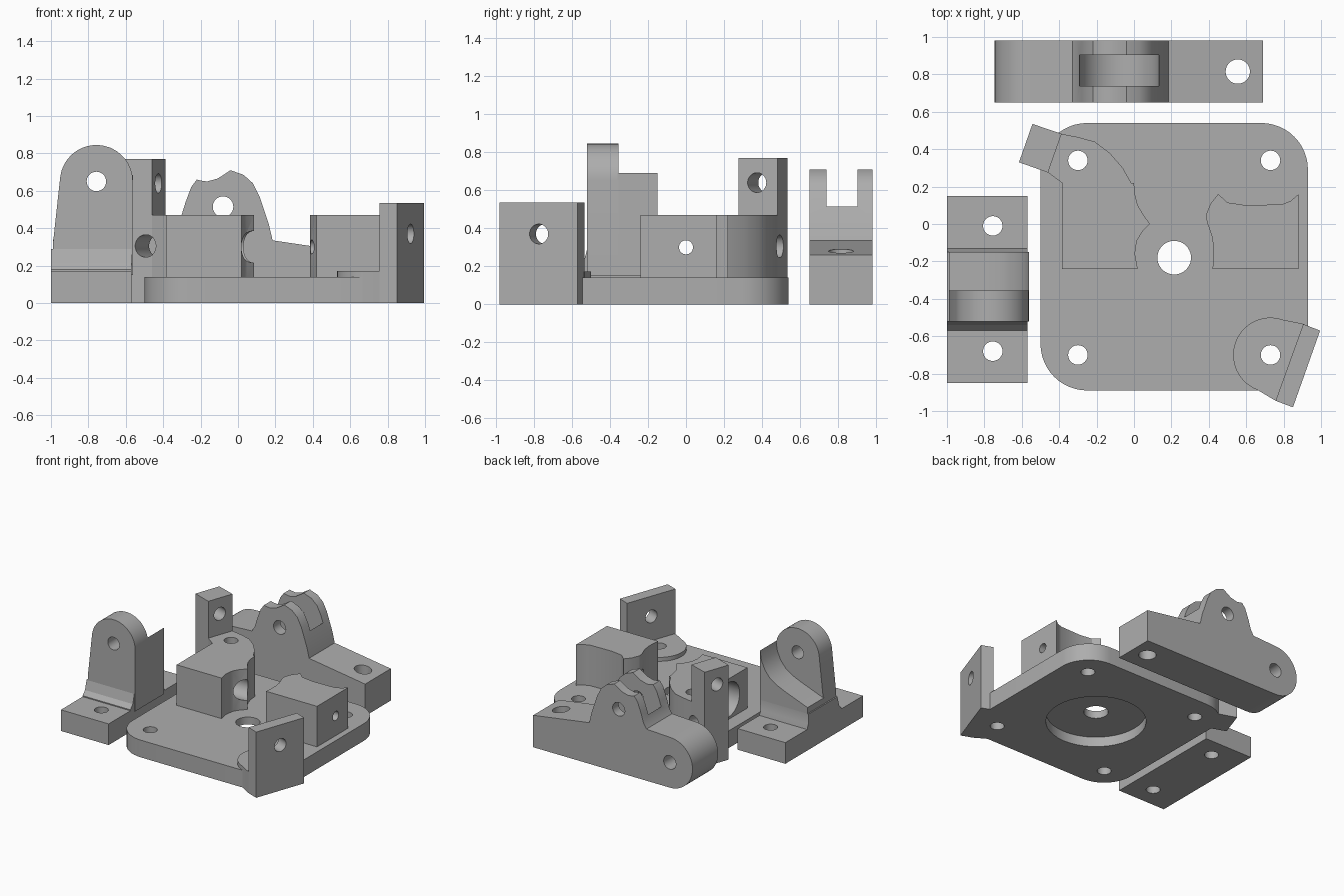
import bpy, bmesh, math
from mathutils import Vector

cube = bpy.data.objects.get("Cube")
if cube:
    bpy.data.objects.remove(cube, do_unlink=True)

grey = bpy.data.materials.new("light_grey")
grey.use_nodes = True
colour = (0.42, 0.42, 0.42, 1)
grey.diffuse_color = colour
grey.node_tree.nodes["Principled BSDF"].inputs["Base Color"].default_value = colour


def arc(cx, cy, r, a0, a1, n=12):
    angles = [math.radians(a0 + (a1 - a0) * i / n) for i in range(n + 1)]
    return [(cx + r * math.cos(a), cy + r * math.sin(a)) for a in angles]


def make_object(name, bm):
    bmesh.ops.recalc_face_normals(bm, faces=bm.faces)
    mesh = bpy.data.meshes.new(name)
    bm.to_mesh(mesh)
    bm.free()
    ob = bpy.data.objects.new(name, mesh)
    mesh.materials.append(grey)
    bpy.context.collection.objects.link(ob)
    return ob


def prism(name, pts, lo, hi, axis="z"):
    """Extrude a flat profile along one axis."""
    place = {"z": lambda u, v, w: (u, v, w),
             "y": lambda u, v, w: (u, w, v),
             "x": lambda u, v, w: (w, u, v)}[axis]
    bm = bmesh.new()
    face = bm.faces.new([bm.verts.new(place(u, v, lo)) for u, v in pts])
    new = bmesh.ops.extrude_face_region(bm, geom=[face])["geom"]
    move = Vector(place(0, 0, hi - lo))
    bmesh.ops.translate(bm, vec=move, verts=[g for g in new if isinstance(g, bmesh.types.BMVert)])
    return make_object(name, bm)


def rect(u0, u1, v0, v1):
    return [(u0, v0), (u1, v0), (u1, v1), (u0, v1)]


def drill(ob, centre, direction, radius, length):
    """Cut a round hole centred on a point."""
    bm = bmesh.new()
    bmesh.ops.create_cone(bm, cap_ends=True, segments=40, radius1=radius, radius2=radius, depth=length)
    cutter = make_object("hole_cutter", bm)
    cutter.hide_render = True
    cutter.location = centre
    cutter.rotation_mode = "QUATERNION"
    cutter.rotation_quaternion = Vector(direction).to_track_quat("Z", "Y")
    mod = ob.modifiers.new("hole", "BOOLEAN")
    mod.operation, mod.solver, mod.object = "DIFFERENCE", "EXACT", cutter
    bpy.context.view_layer.update()
    result = ob.evaluated_get(bpy.context.evaluated_depsgraph_get())
    mesh = bpy.data.meshes.new_from_object(result)
    ob.modifiers.clear()
    ob.data = mesh
    bpy.data.objects.remove(cutter, do_unlink=True)


X, Y, Z = (1, 0, 0), (0, 1, 0), (0, 0, 1)
across, along = (0.94, -0.34, 0), (0.34, 0.94, 0)   # directions of the tilted posts

# Base plate with rounded corners, bolt holes and a round recess below
R = 0.25
plate = prism("base_plate",
              arc(0.68, 0.29, R, 0, 90) + arc(-0.25, 0.29, R, 90, 180)
              + arc(-0.25, -0.64, R, 180, 270) + arc(0.68, -0.64, R, 270, 360), 0, 0.14)
bolts = [(x, y) for x in (-0.30, 0.73) for y in (0.34, -0.70)]
for x, y in bolts:
    drill(plate, (x, y, 0.1), Z, 0.052, 0.6)
drill(plate, (0.215, -0.18, 0.1), Z, 0.09, 0.6)
drill(plate, (0.215, -0.18, 0), Z, 0.37, 0.16)

# Left block with a stepped bore
left_block = prism("left_block", [
    (-0.385, -0.24), (0.02, -0.24), (0.005, -0.16), (0.015, -0.09), (0.045, -0.04), (0.085, 0),
    (0.05, 0.05), (0.02, 0.1), (0.005, 0.16), (0, 0.22), (-0.015, 0.22), (-0.06, 0.3),
    (-0.13, 0.38), (-0.21, 0.44), (-0.3, 0.465), (-0.39, 0.482), (-0.43, 0.49),
    (-0.47, 0.40), (-0.46, 0.275), (-0.385, 0.22)], 0.1, 0.47)
drill(left_block, (-0.30, 0.34, 0.3), Z, 0.052, 0.8)
drill(left_block, (0, 0, 0.3), X, 0.085, 1.2)
drill(left_block, (-0.385, 0, 0.3), X, 0.14, 0.5)

# Right block with a small cross hole
right_block = prism("right_block", [
    (0.42, -0.24), (0.88, -0.24), (0.88, 0.16), (0.84, 0.125), (0.79, 0.105), (0.6, 0.1),
    (0.5, 0.115), (0.45, 0.16), (0.41, 0.11), (0.385, 0.05), (0.39, 0.01), (0.415, -0.06),
    (0.425, -0.12), (0.425, -0.18)], 0.13, 0.47)
drill(right_block, (0.6, 0, 0.3), X, 0.037, 1)

# Tall tilted post at the back
back_post = prism("back_post", [(-0.615, 0.33), (-0.46, 0.275), (-0.387, 0.482), (-0.543, 0.535)], 0, 0.77)
drill(back_post, (-0.50, 0.40, 0.64), across, 0.052, 0.6)
for ob in (back_post, left_block):
    drill(ob, (-0.456, 0.39, 0.305), along, 0.06, 0.6)

# Short tilted post at the front with its round foot
front_post = prism("front_post", [(0.905, -0.535), (0.995, -0.57), (0.85, -0.98), (0.757, -0.945)], 0, 0.535)
drill(front_post, (0.885, -0.76, 0.37), across, 0.052, 0.6)
front_foot = prism("front_foot",
                   [(0.757, -0.945), (0.91, -0.535)] + arc(0.73, -0.70, 0.2, 70, 250, 20), 0, 0.172)
drill(front_foot, (0.73, -0.70, 0.1), Z, 0.052, 0.6)

# Side bracket: base, flared foot, round lug and curved cradle
side_base = prism("side_bracket_base", rect(-1, -0.57, -0.85, 0.15), 0, 0.172)
for y in (-0.68, -0.01):
    drill(side_base, (-0.755, y, 0.1), Z, 0.052, 0.5)
prism("side_bracket_flare", [(-0.57, 0.16), (-0.57, 0.18), (-0.54, 0.215), (-0.52, 0.29),
                             (-0.15, 0.29), (-0.145, 0.21), (-0.13, 0.172), (-0.13, 0.16)],
      -1, -0.57, "x")
side_lug = prism("side_bracket_lug",
                 [(-0.995, 0.15), (-0.562, 0.15)] + arc(-0.757, 0.65, 0.195, 0, 172, 18)
                 + [(-0.988, 0.33)], -0.52, -0.355, "y")
drill(side_lug, (-0.757, -0.43, 0.65), Y, 0.052, 0.6)
prism("side_bracket_cradle",
      [(-0.99, 0.15), (-0.562, 0.15), (-0.562, 0.69), (-0.575, 0.61), (-0.605, 0.545),
       (-0.65, 0.49), (-0.71, 0.45), (-0.79, 0.415), (-0.99, 0.34)], -0.36, -0.15, "y")

# Hinge bracket with a round end, forked ears and a sloping foot
hinge = prism("hinge_bracket",
              [(0.69, 0), (0.69, 0.26), (0.185, 0.335), (0.165, 0.42), (0.115, 0.57),
               (0.08, 0.64), (0.03, 0.685), (-0.04, 0.71), (-0.07, 0.69), (-0.11, 0.665),
               (-0.165, 0.65), (-0.2, 0.655), (-0.22, 0.66), (-0.25, 0.62), (-0.28, 0.54),
               (-0.305, 0.46), (-0.33, 0.42)]
              + arc(-0.54, 0.205, 0.205, 90, 270, 24), 0.65, 0.98, "y")
drill(hinge, (-0.08, 0.82, 0.53), Y, 0.215, 0.165)
drill(hinge, (-0.08, 0.82, 0.515), Y, 0.055, 0.6)
drill(hinge, (-0.54, 0.82, 0.205), Y, 0.055, 0.6)
drill(hinge, (0.555, 0.815, 0.15), Z, 0.065, 0.8)

# Smooth the round walls and keep the edges sharp
bpy.ops.object.select_all(action="DESELECT")
for ob in bpy.context.scene.objects:
    if ob.type == "MESH":
        ob.select_set(True)
        bpy.context.view_layer.objects.active = ob
bpy.ops.object.shade_smooth_by_angle(angle=math.radians(25))
